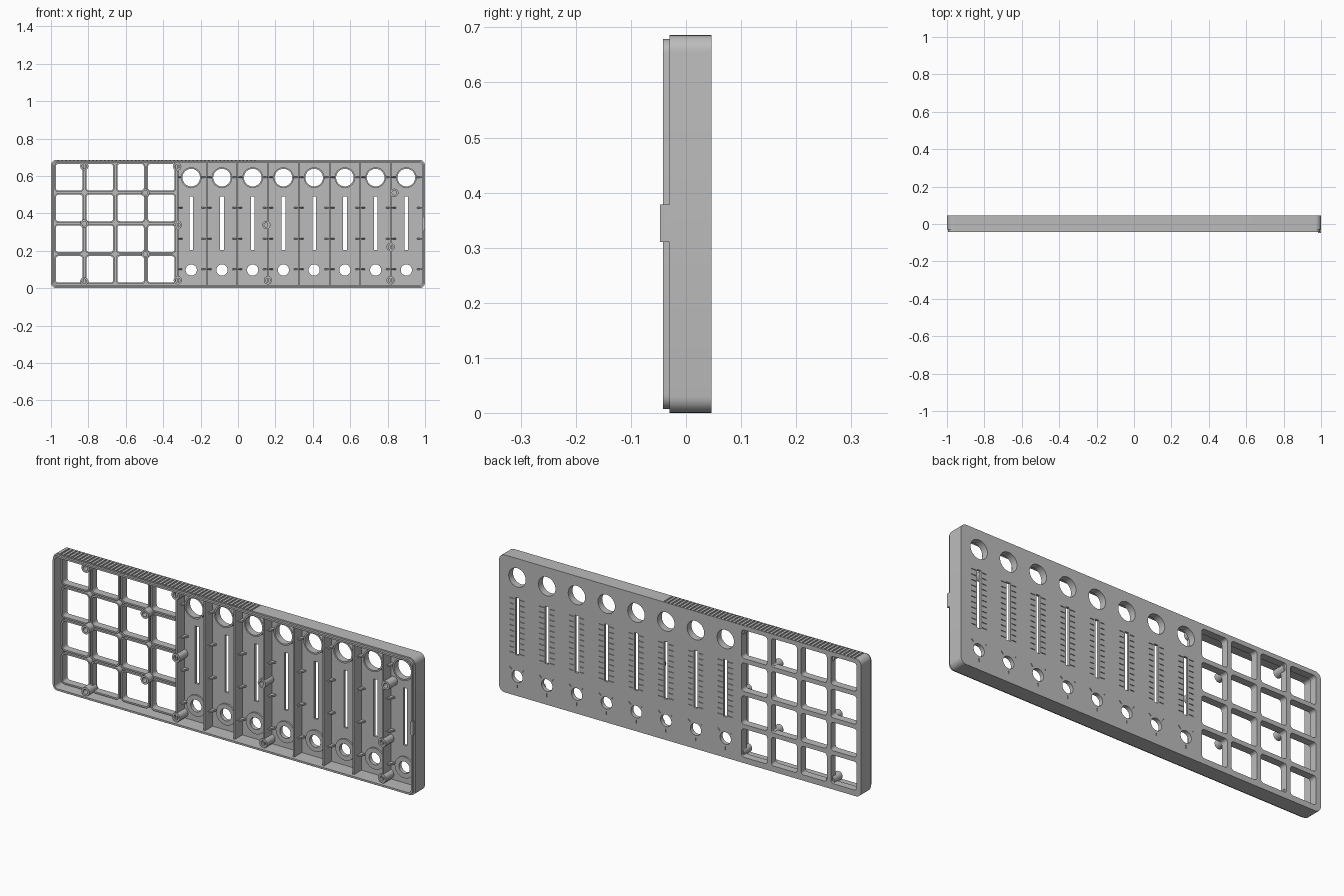
import bpy, bmesh, math
from math import sin, cos, pi

cube = bpy.data.objects.get("Cube")
if cube:
    bpy.data.objects.remove(cube, do_unlink=True)

plastic = bpy.data.materials.new("grey plastic")
plastic.use_nodes = True
grey = (0.5, 0.5, 0.5, 1)
plastic.diffuse_color = grey
plastic.node_tree.nodes["Principled BSDF"].inputs["Base Color"].default_value = grey

BACK, INSIDE, RIM = 0.046, 0.034, -0.03   # outer face, inner face, front edge of walls
H = 0.686
MID = H / 2
PITCH = 0.1643
ROWS = [0.1 + PITCH * i for i in range(4)]
PADS = [-0.903 + PITCH * i for i in range(4)]
CHANNELS = [-0.25 + PITCH * i for i in range(8)]
KNOB_Z, DIAL_Z = 0.591, 0.097


# Outlines in the x-z plane
def rounded(cx, cz, w, h, r, n=6):
    pts = []
    for k, (sx, sz) in enumerate([(1, 1), (-1, 1), (-1, -1), (1, -1)]):
        for i in range(n + 1):
            a = (k + i / n) * pi / 2
            pts.append((cx + sx * (w / 2 - r) + r * cos(a), cz + sz * (h / 2 - r) + r * sin(a)))
    return pts


def circle(cx, cz, r, n=32):
    return [(cx + r * cos(2 * pi * i / n), cz + r * sin(2 * pi * i / n)) for i in range(n)]


def bar(cx, cz, w, h, turn=0):
    c, s = cos(turn), sin(turn)
    corners = [(w / 2, h / 2), (-w / 2, h / 2), (-w / 2, -h / 2), (w / 2, -h / 2)]
    return [(cx + x * c - z * s, cz + x * s + z * c) for x, z in corners]


# Solids extruded along y
def prism(bm, outline, y0, y1):
    a = [bm.verts.new((x, y0, z)) for x, z in outline]
    b = [bm.verts.new((x, y1, z)) for x, z in outline]
    bm.faces.new(a)
    bm.faces.new(b)
    for i in range(len(a)):
        bm.faces.new((a[i - 1], a[i], b[i], b[i - 1]))


def tube(bm, outer, inner, y0, y1):
    loops = [[bm.verts.new((x, y, z)) for x, z in o]
             for o, y in ((outer, y0), (outer, y1), (inner, y1), (inner, y0))]
    for k in range(4):
        p, q = loops[k - 1], loops[k]
        for i in range(len(p)):
            bm.faces.new((p[i - 1], p[i], q[i], q[i - 1]))


def finish(name, bm):
    bmesh.ops.recalc_face_normals(bm, faces=bm.faces)
    mesh = bpy.data.meshes.new(name)
    bm.to_mesh(mesh)
    bm.free()
    mesh.materials.append(plastic)
    ob = bpy.data.objects.new(name, mesh)
    bpy.context.collection.objects.link(ob)
    return ob


def cut(ob, cutter):
    cutter.hide_render = True
    mod = ob.modifiers.new("cut", "BOOLEAN")
    mod.operation, mod.solver, mod.object = "DIFFERENCE", "EXACT", cutter
    graph = bpy.context.evaluated_depsgraph_get()
    mesh = bpy.data.meshes.new_from_object(ob.evaluated_get(graph))
    ob.modifiers.clear()
    ob.data = mesh
    bpy.data.objects.remove(cutter, do_unlink=True)


def smooth(ob):
    bpy.ops.object.select_all(action="DESELECT")
    ob.select_set(True)
    bpy.context.view_layer.objects.active = ob
    bpy.ops.object.shade_smooth_by_angle(angle=math.radians(30))


# Shell: rounded tray, hollowed from the front
bm = bmesh.new()
prism(bm, rounded(0, MID, 2, H, 0.03), RIM, BACK)
shell = finish("shell", bm)
bm = bmesh.new()
prism(bm, rounded(0, MID, 1.968, H - 0.032, 0.016), -0.1, INSIDE)
cut(shell, finish("cavity_cutter", bm))

# Openings, engraved scales and top grip grooves
bm = bmesh.new()
for x in PADS:
    for z in ROWS:
        prism(bm, rounded(x, z, 0.142, 0.142, 0.014), 0.02, 0.06)
for x in CHANNELS:
    prism(bm, circle(x, KNOB_Z, 0.047), 0.02, 0.06)
    prism(bm, circle(x, DIAL_Z, 0.03), 0.02, 0.06)
    prism(bm, bar(x, 0.347, 0.02, 0.286), 0.02, 0.06)
    for i in range(11):
        for side in (-1, 1):
            prism(bm, bar(x + side * 0.029, 0.212 + 0.027 * i, 0.024, 0.004), 0.042, 0.06)
    for a in (-pi / 2, pi / 4, 3 * pi / 4):
        prism(bm, bar(x + 0.05 * cos(a), DIAL_Z + 0.05 * sin(a), 0.016, 0.004, a), 0.042, 0.06)
for i in range(52):
    prism(bm, bar(-0.96 + 0.0206 * i, H, 0.008, 0.008), -0.05, 0.041)
cut(shell, finish("opening_cutter", bm))
smooth(shell)

# Stepped lip around the front edge, with a locating tab
bm = bmesh.new()
tube(bm, rounded(0, MID, 1.988, H - 0.014, 0.026), rounded(0, MID, 1.968, H - 0.032, 0.016),
     -0.042, RIM)
smooth(finish("front_lip", bm))
bm = bmesh.new()
prism(bm, bar(0.992, 0.344, 0.014, 0.068), -0.047, RIM)
finish("locating_tab", bm)

# Raised frames around the pad openings
bm = bmesh.new()
for x in PADS:
    for z in ROWS:
        tube(bm, rounded(x, z, 0.158, 0.158, 0.022), rounded(x, z, 0.142, 0.142, 0.014),
             0.008, INSIDE)
smooth(finish("pad_frames", bm))

# Collars around the knob and dial holes
bm = bmesh.new()
for x in CHANNELS:
    tube(bm, circle(x, KNOB_Z, 0.055), circle(x, KNOB_Z, 0.047), 0.012, INSIDE)
    tube(bm, circle(x, DIAL_Z, 0.053), circle(x, DIAL_Z, 0.03), 0.026, INSIDE)
smooth(finish("hole_collars", bm))

# Dividing ribs between channels
ribs = [x - PITCH / 2 for x in CHANNELS]
ribs[0] = -0.322
bm = bmesh.new()
for x in ribs:
    prism(bm, bar(x, MID, 0.008, H - 0.03), -0.026, INSIDE)
finish("channel_ribs", bm)

# Triangular gussets on both sides of the ribs
bm = bmesh.new()
for x in ribs + [0.984]:
    for z in ROWS:
        for side in (-1, 1):
            if (x < -0.3 and side < 0) or (x > 0.9 and side > 0):
                continue
            tri = [(x, INSIDE), (x + side * 0.026, INSIDE), (x, -0.02)]
            a, b = [[bm.verts.new((px, py, z + dz)) for px, py in tri] for dz in (-0.004, 0.004)]
            bm.faces.new(a)
            bm.faces.new(b)
            for i in range(3):
                bm.faces.new((a[i - 1], a[i], b[i], b[i - 1]))
finish("rib_gussets", bm)

# Screw bosses
bosses = [(-0.822, 0.652), (-0.325, 0.65), (-0.495, 0.51), (-0.822, 0.345), (-0.322, 0.338),
          (0.152, 0.338), (-0.495, 0.182), (-0.822, 0.036), (-0.322, 0.042), (0.16, 0.042),
          (0.816, 0.042), (0.816, 0.22), (0.836, 0.51)]
bm = bmesh.new()
for x, z in bosses:
    tube(bm, circle(x, z, 0.022, 24), circle(x, z, 0.012, 24), -0.03, INSIDE)
smooth(finish("screw_bosses", bm))
